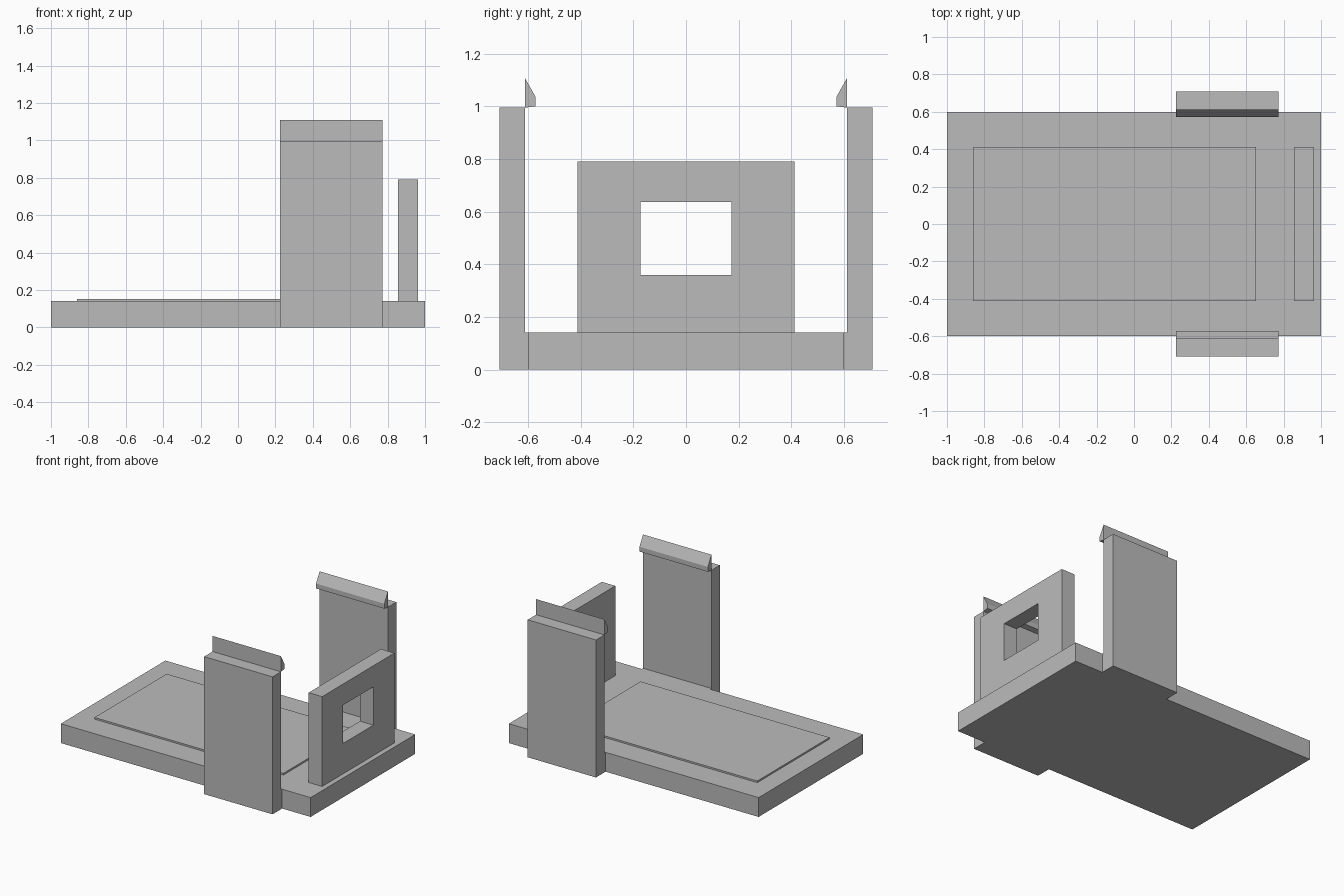
import bpy
import bmesh

if "Cube" in bpy.data.objects:
    bpy.data.objects.remove(bpy.data.objects["Cube"], do_unlink=True)

# One plain grey for the whole model
grey = bpy.data.materials.new("plain grey")
grey.use_nodes = True
colour = (0.5, 0.5, 0.5, 1)
grey.diffuse_color = colour
grey.node_tree.nodes["Principled BSDF"].inputs["Base Color"].default_value = colour


def extrude_profile(name, profile, x0, x1):
    """Extrude a closed (y, z) outline from x0 to x1."""
    bm = bmesh.new()
    face = bm.faces.new([bm.verts.new((x0, y, z)) for y, z in profile])
    result = bmesh.ops.extrude_face_region(bm, geom=[face])
    moved = [v for v in result["geom"] if isinstance(v, bmesh.types.BMVert)]
    bmesh.ops.translate(bm, verts=moved, vec=(x1 - x0, 0, 0))
    bmesh.ops.recalc_face_normals(bm, faces=bm.faces)
    mesh = bpy.data.meshes.new(name)
    bm.to_mesh(mesh)
    bm.free()
    mesh.materials.append(grey)
    obj = bpy.data.objects.new(name, mesh)
    bpy.context.collection.objects.link(obj)
    return obj


def box(name, x, y, z):
    outline = [(y[0], z[0]), (y[1], z[0]), (y[1], z[1]), (y[0], z[1])]
    return extrude_profile(name, outline, *x)


# Base slab and the thin raised pad
BASE_TOP = 0.14
box("base_plate", (-1, 1), (-0.598, 0.598), (0, BASE_TOP))
box("raised_pad", (-0.86, 0.653), (-0.413, 0.413), (BASE_TOP, 0.152))

# End wall with a rectangular window through it
wall = box("end_wall", (0.855, 0.963), (-0.413, 0.413), (BASE_TOP, 0.79))
cutter = box("window_cutter", (0.8, 1.02), (-0.173, 0.173), (0.36, 0.637))
cutter.hide_render = True
cut = wall.modifiers.new("window", "BOOLEAN")
cut.operation = "DIFFERENCE"
cut.solver = "EXACT"
cut.object = cutter
bpy.context.view_layer.objects.active = wall
bpy.ops.object.modifier_apply(modifier=cut.name)
bpy.data.objects.remove(cutter, do_unlink=True)

# Clip arms with a foot joined to the base, and a wedge catch on each
arm = [(0.598, 0), (0.708, 0), (0.708, 0.995), (0.612, 0.995),
       (0.612, BASE_TOP), (0.598, BASE_TOP)]
catch = [(0.612, 0.995), (0.612, 1.108), (0.571, 1.035), (0.571, 1.0)]
for side, s in (("front", -1), ("back", 1)):
    for part, outline in (("clip_arm", arm), ("clip_catch", catch)):
        extrude_profile(f"{side}_{part}", [(s * y, z) for y, z in outline], 0.225, 0.772)
